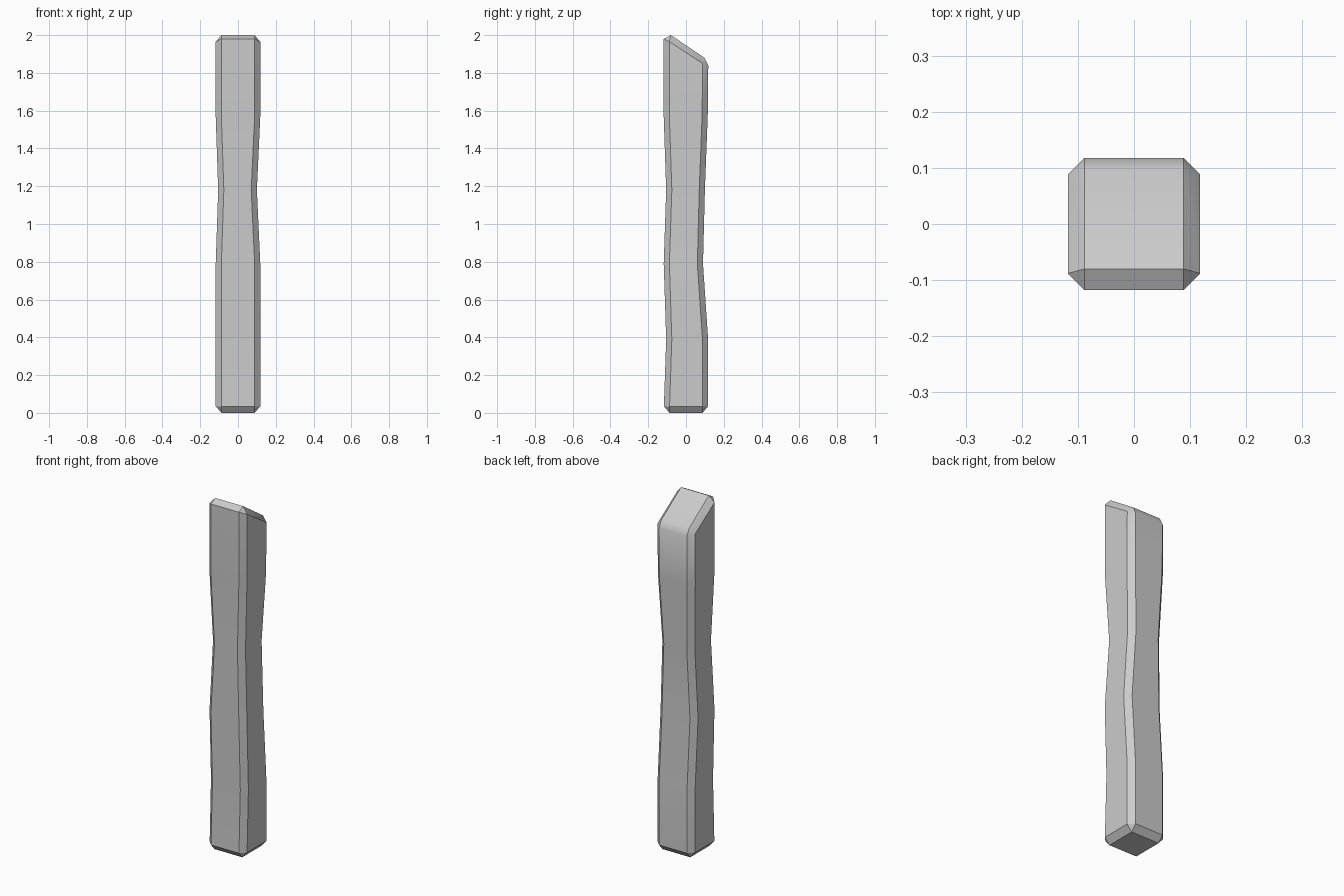
import bpy, bmesh

if "Cube" in bpy.data.objects:
    bpy.data.objects.remove(bpy.data.objects["Cube"])

C = 0.03  # chamfer of the vertical edges


def octagon(x0, x1, y0, y1):
    """Chamfered square, counter-clockwise from the left end of the front side."""
    return [(x0 + C, y0), (x1 - C, y0), (x1, y0 + C), (x1, y1 - C),
            (x1 - C, y1), (x0 + C, y1), (x0, y1 - C), (x0, y0 + C)]


# Worn post sections: z, x range, y range
sections = [
    (0.035, -0.118, 0.118, -0.117, 0.117),
    (0.39, -0.118, 0.118, -0.105, 0.117),
    (0.79, -0.118, 0.118, -0.118, 0.09),
    (1.18, -0.105, 0.10, -0.105, 0.10),
    (1.57, -0.118, 0.118, -0.118, 0.115),
]

bm = bmesh.new()
rings = [[bm.verts.new((x, y, s[0])) for x, y in octagon(*s[1:])] for s in sections]

# Slanted upper rim: heights for front, side-front, side-back and back corners
rim_z = [1.98, 1.98, 1.965, 1.85, 1.84, 1.84, 1.85, 1.965]
rim = octagon(-0.118, 0.118, -0.118, 0.118)
rings.append([bm.verts.new((x, y, z)) for (x, y), z in zip(rim, rim_z)])

# Side walls
for a, b in zip(rings, rings[1:]):
    for i in range(8):
        j = (i + 1) % 8
        bm.faces.new((a[i], a[j], b[j], b[i]))


def cap(ring, corners):
    """Close a ring with a flat quad, four chamfers and four corner triangles."""
    q = [bm.verts.new(c) for c in corners]
    bm.faces.new(q)
    for k in range(4):
        a, b, c = ring[2 * k], ring[2 * k + 1], ring[(2 * k + 2) % 8]
        n = (k + 1) % 4
        bm.faces.new((a, b, q[n], q[k]))
        bm.faces.new((b, c, q[n]))


# Bottom and slanted top
cap(rings[0], [(-0.088, -0.087, 0), (0.088, -0.087, 0), (0.088, 0.087, 0), (-0.088, 0.087, 0)])
cap(rings[-1], [(-0.088, -0.08, 2), (0.088, -0.08, 2), (0.088, 0.098, 1.88), (-0.088, 0.098, 1.88)])

bmesh.ops.recalc_face_normals(bm, faces=bm.faces)
mesh = bpy.data.meshes.new("wooden_post")
bm.to_mesh(mesh)
bm.free()
post = bpy.data.objects.new("wooden_post", mesh)
bpy.context.collection.objects.link(post)

# Soft bends along the post, crisp chamfer edges
bpy.context.view_layer.objects.active = post
post.select_set(True)
bpy.ops.object.shade_smooth_by_angle(angle=0.5236)
